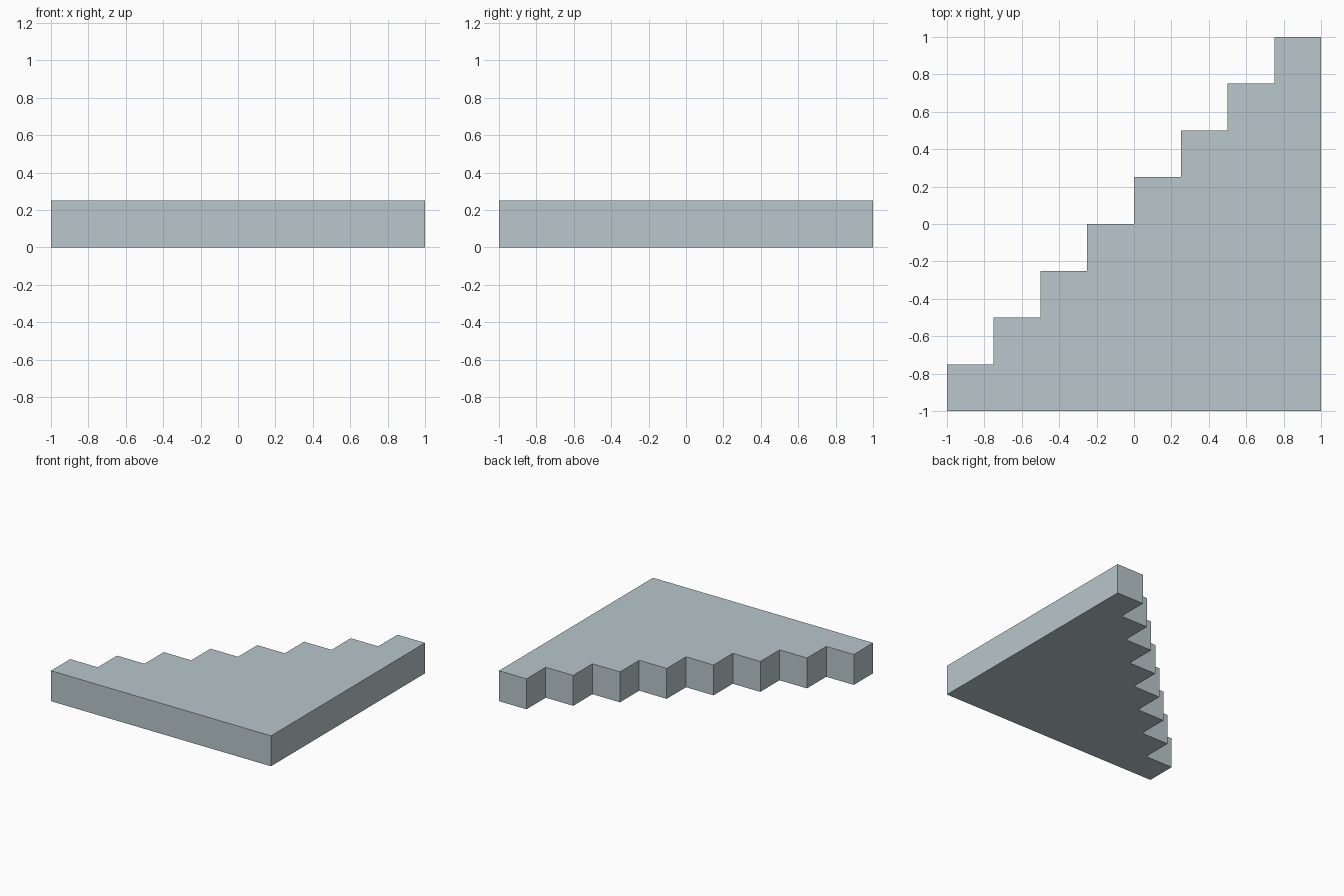
import bpy
import bmesh

if "Cube" in bpy.data.objects:
    bpy.data.objects.remove(bpy.data.objects["Cube"])

STEPS = 8
SIZE = 2.0
STEP = SIZE / STEPS
HEIGHT = 0.25

# Single pale blue-grey colour
grey = bpy.data.materials.new("pale blue grey")
grey.diffuse_color = (0.48, 0.57, 0.60, 1.0)
grey.use_nodes = True
grey.node_tree.nodes["Principled BSDF"].inputs["Base Color"].default_value = grey.diffuse_color

# Stepped triangular outline, counter-clockwise seen from above
outline = [(-1, -1), (1, -1), (1, 1)]
for i in reversed(range(STEPS)):
    x, y = -1 + i * STEP, -1 + (i + 1) * STEP
    outline.append((x, y))
    if i:
        outline.append((x, y - STEP))

# Slab: outline extruded upwards
bm = bmesh.new()
base = bm.faces.new([bm.verts.new((x, y, 0)) for x, y in outline])
result = bmesh.ops.extrude_face_region(bm, geom=[base], use_keep_orig=True)
top_verts = [g for g in result["geom"] if isinstance(g, bmesh.types.BMVert)]
bmesh.ops.translate(bm, verts=top_verts, vec=(0, 0, HEIGHT))
bmesh.ops.recalc_face_normals(bm, faces=bm.faces)

mesh = bpy.data.meshes.new("stepped_slab")
bm.to_mesh(mesh)
bm.free()
mesh.materials.append(grey)
slab = bpy.data.objects.new("stepped_slab", mesh)
bpy.context.collection.objects.link(slab)
